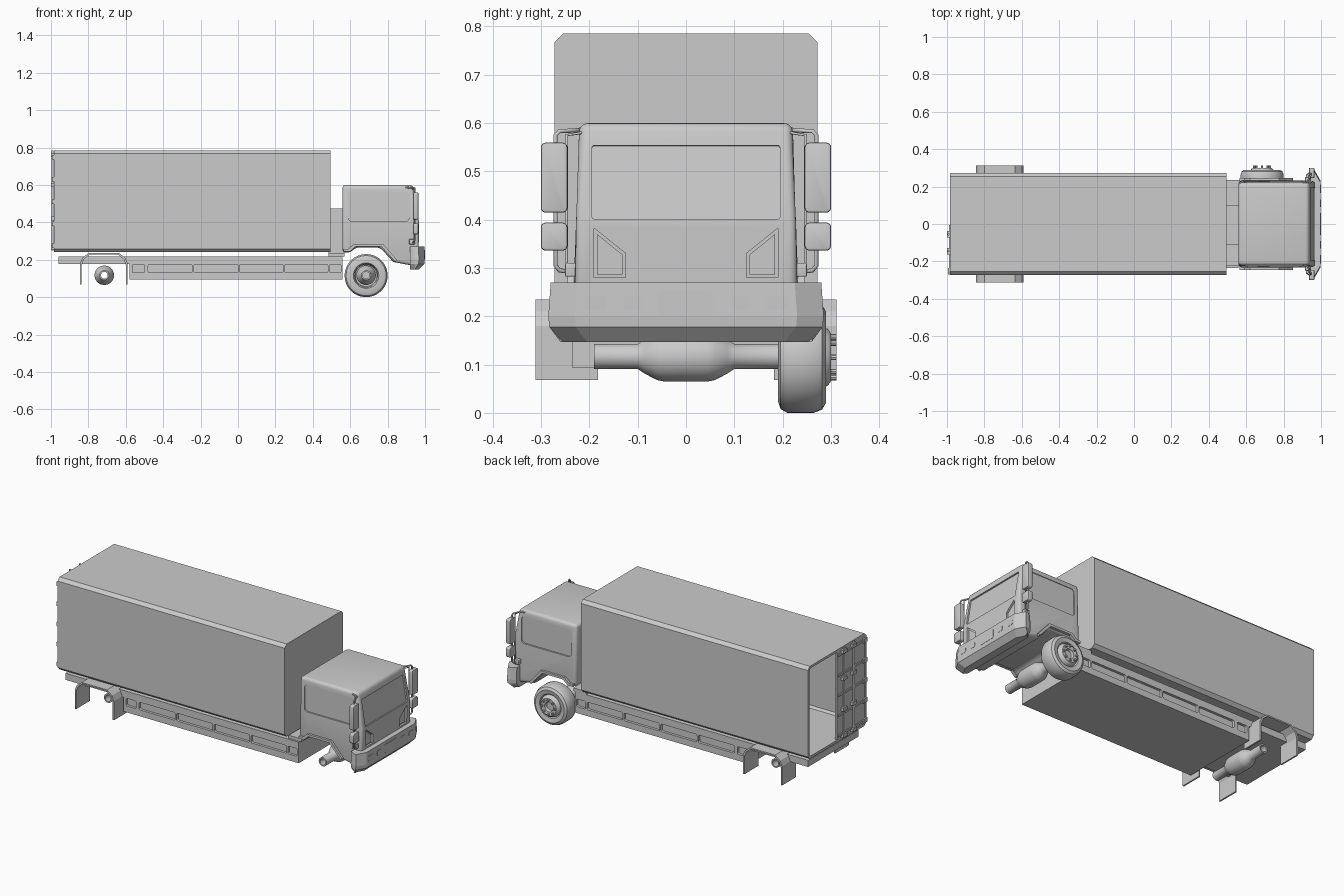
import bpy, bmesh, math
from mathutils import Vector, Matrix

if "Cube" in bpy.data.objects:
    bpy.data.objects.remove(bpy.data.objects["Cube"])

X, Y, Z = Vector((1, 0, 0)), Vector((0, 1, 0)), Vector((0, 0, 1))


def make(name, bm, smooth=None):
    bmesh.ops.recalc_face_normals(bm, faces=bm.faces)
    me = bpy.data.meshes.new(name)
    bm.to_mesh(me)
    bm.free()
    ob = bpy.data.objects.new(name, me)
    bpy.context.collection.objects.link(ob)
    if smooth:
        activate(ob)
        bpy.ops.object.shade_smooth_by_angle(angle=math.radians(smooth))
    return ob


def activate(ob):
    bpy.ops.object.select_all(action='DESELECT')
    ob.select_set(True)
    bpy.context.view_layer.objects.active = ob


def prism(name, pts, o, u, v, d0, d1):
    """Extrude the 2D outline pts (axes u, v at o) along u x v from d0 to d1."""
    bm = bmesh.new()
    n = u.cross(v)
    o = Vector(o)
    a, b = [[bm.verts.new(o + u * p + v * q + n * d) for p, q in pts] for d in (d0, d1)]
    bm.faces.new(a)
    bm.faces.new(b)
    k = len(pts)
    for i in range(k):
        bm.faces.new((a[i], a[(i + 1) % k], b[(i + 1) % k], b[i]))
    return make(name, bm)


def rrect(w, h, r, seg=4):
    pts = []
    for i, (sx, sy) in enumerate(((1, 1), (-1, 1), (-1, -1), (1, -1))):
        for j in range(seg + 1):
            t = math.pi / 2 * (i + j / seg)
            pts.append((sx * (w / 2 - r) + r * math.cos(t), sy * (h / 2 - r) + r * math.sin(t)))
    return pts


def box(name, x0, x1, y0, y1, z0, z1, bev=0):
    ob = prism(name, [(x0, y0), (x1, y0), (x1, y1), (x0, y1)], (0, 0, 0), X, Y, z0, z1)
    if bev:
        bevel(ob, bev, 3)
    return ob


def bevel(ob, w, seg, angle=30):
    activate(ob)
    m = ob.modifiers.new('bevel', 'BEVEL')
    m.width, m.segments, m.angle_limit = w, seg, math.radians(angle)
    bpy.ops.object.modifier_apply(modifier=m.name)
    bpy.ops.object.shade_smooth_by_angle(angle=math.radians(35))


def cut(ob, cutter):
    activate(ob)
    m = ob.modifiers.new('cut', 'BOOLEAN')
    m.operation, m.object, m.solver = 'DIFFERENCE', cutter, 'EXACT'
    bpy.ops.object.modifier_apply(modifier=m.name)
    bpy.data.objects.remove(cutter)


def lathe(name, prof, x, z, seg=40):
    """Spin (radius, y) points about a line along y."""
    bm = bmesh.new()
    vs = [bm.verts.new((x + r, y, z)) for r, y in prof]
    es = [bm.edges.new(p) for p in zip(vs, vs[1:])]
    bmesh.ops.spin(bm, geom=vs + es, cent=(x, 0, z), axis=Y, angle=2 * math.pi, steps=seg)
    bmesh.ops.remove_doubles(bm, verts=bm.verts, dist=1e-5)
    return make(name, bm, 35)


def tube(name, pts, r):
    cu = bpy.data.curves.new(name, 'CURVE')
    cu.dimensions, cu.bevel_depth, cu.bevel_resolution, cu.use_fill_caps = '3D', r, 2, True
    sp = cu.splines.new('POLY')
    sp.points.add(len(pts) - 1)
    for p, c in zip(sp.points, pts):
        p.co = (*c, 1)
    ob = bpy.data.objects.new(name, cu)
    bpy.context.collection.objects.link(ob)


# Cargo box: chamfered shell, open at the back
def oct_profile(w, z0, z1, c):
    return [(-w, z0 + c), (-w + c, z0), (w - c, z0), (w, z0 + c),
            (w, z1 - c), (w - c, z1), (-w + c, z1), (-w, z1 - c)]

cargo = prism('cargo_box', oct_profile(.272, .24, .785, .018), (0, 0, 0), Y, Z, -.985, .495)
cut(cargo, prism('cutter', oct_profile(.258, .254, .771, .012), (0, 0, 0), Y, Z, -1.1, .483))

# Rear door on one half, with ribs, lock rods and hinges
box('rear_door', -.984, -.97, -.258, 0, .254, .771)
for i in range(5):
    z = .275 + i * .118
    box('door_rib', -.99, -.982, -.25, -.005, z - .006, z + .006)
    box('door_hinge', -.994, -.982, -.27, -.235, z - .012, z + .012)
for y in (-.055, -.145):
    tube('lock_rod', [(-.992, y, .25), (-.992, y, .785)], .006)
    for z in (.265, .42, .6, .76):
        box('rod_bracket', -1, -.982, y - .018, y + .018, z - .01, z + .01)

# Chassis plate and lower frame with recessed side panels
box('chassis_plate', -.96, .56, -.235, .235, .178, .217)
frame = box('lower_frame', -.58, .56, -.235, .235, .093, .178)
for x0, x1 in ((-.565, -.5), (-.48, -.245), (-.235, 0), (.008, .24), (.25, .48), (.49, .55)):
    for s in (-1, 1):
        cut(frame, prism('cutter', rrect(x1 - x0, .045, .008), ((x0 + x1) / 2, s * .235, .153), X, Z, -.015, .015))

# Equipment between the cab and the cargo box
box('rear_engine_cover', .485, .57, -.11, .1, .217, .475)
box('cab_mount', .485, .57, -.225, .235, .217, .235)
box('air_tank', .49, .57, -.105, .1, .235, .35)

# Rear mudguards
guard = [(-.845, .068), (-.845, .18), (-.832, .21), (-.8, .235), (-.635, .235), (-.603, .21), (-.59, .18), (-.59, .068)]
inner = [(-.7175 + (x + .7175) * .93, z - (.008 if z > .1 else 0)) for x, z in guard]
for s in (-1, 1):
    prism('rear_mudguard', guard + inner[::-1], (0, s * .247, 0), X, Z, -.065, .065)

# Axles with differential bulge, open tube ends
half = [(.018, .15), (.018, .19), (.026, .19), (.026, .1), (.036, .085), (.049, .06), (.052, .045), (.052, 0)]
axle = half + [(r, -y) for r, y in half[::-1][1:]]
for name, x in (('front_axle', .685), ('rear_axle', -.715)):
    lathe(name, axle, x, .117)

# The single front wheel
lathe('front_wheel', [(0, .283), (.024, .283), (.028, .298), (.05, .3), (.059, .293), (.064, .278), (.07, .285),
                      (.094, .29), (.108, .282), (.115, .264), (.115, .21), (.107, .196), (.09, .19), (.068, .19),
                      (.062, .2), (.058, .24), (.03, .245), (.026, .19), (0, .19)], .685, .115, 48)
for i in range(8):
    a = i * math.pi / 4
    lathe('wheel_bolt', [(0, .312), (.006, .312), (.006, .295)], .685 + .042 * math.cos(a), .115 + .042 * math.sin(a), 8)

# Cab body: side profile with wheel arch, narrowed at the roof
prof = [(.558, .238), (.6, .238), (.63, .265), (.76, .265), (.83, .188), (.95, .165),
        (.965, .2), (.968, .4), (.935, .6), (.558, .6)]
cab = prism('cab_body', prof, (0, 0, 0), X, Z, -.232, .232)
for v in cab.data.vertices:
    if v.co.z > .5:
        v.co.y *= .95
bevel(cab, .018, 4, 40)

# Window and vent recesses
slope = Vector((-.033, 0, .2)).normalized()
cut(cab, prism('cutter', rrect(.39, .155, .006), (.955, 0, .4775), Y, slope, -.008, .05))
for s in (-1, 1):
    cut(cab, prism('cutter', rrect(.325, .16, .02), (.7525, s * .224, .485), X, Z, -.006 if s < 0 else -.03, .03 if s < 0 else .006))
    vent = [(s * y, z) for y, z in ((.19, .28), (.19, .382), (.125, .33), (.125, .28))]
    cut(cab, prism('cutter', vent, (.967, 0, 0), Y, Z, -.012, .05))
    slat = [(s * y, z) for y, z in ((.184, .286), (.184, .37), (.131, .327), (.131, .286))]
    prism('vent_panel', slat, (.95, 0, 0), Y, Z, 0, .01)
activate(cab)
bpy.ops.object.shade_smooth_by_angle(angle=math.radians(35))

# Wheel arch flares
flare = [(.565, .245), (.6, .245), (.63, .272), (.765, .272), (.84, .19), (.85, .2), (.775, .285), (.62, .285), (.59, .258), (.565, .258)]
for s in (-1, 1):
    prism('arch_flare', flare, (0, s * .235, 0), X, Z, -.01, .01)

# Bumper: bent plan with a receding lower lip
rows = ((.27, 0, .28), (.2, .002, .285), (.178, 0, .283), (.147, -.03, .26))
bm = bmesh.new()
rings = []
for z, dx, w in rows:
    plan = [(.945, -w + .004), (.965 + dx, -w), (.996 + dx, -w + .055), (.996 + dx, w - .055),
            (.965 + dx, w), (.945, w - .004), (.92, w - .02), (.92, -w + .02)]
    rings.append([bm.verts.new((x, y, z)) for x, y in plan])
for a, b in zip(rings, rings[1:]):
    for i in range(8):
        bm.faces.new((a[i], a[(i + 1) % 8], b[(i + 1) % 8], b[i]))
bm.faces.new(rings[0])
bm.faces.new(rings[-1])
make('bumper', bm)
prism('bumper_plate', rrect(.115, .052, .008), (.985, 0, .226), Y, Z, 0, .014)
for y in (-.188, -.111, .111, .188):
    w = .047 if abs(y) > .15 else .038
    prism('bumper_light', rrect(w, .029, .008), (.985, y, .227), Y, Z, 0, .014)

# Mirrors, their arms and brackets
for s in (-1, 1):
    for name, z, h in (('large_mirror', .487, .145), ('small_mirror', .365, .058)):
        m = prism(name, rrect(.055, h, .01), (.95, s * .273, z), Y, Z, -.014, .014)
        bevel(m, .004, 2, 50)
    tube('mirror_arm', [(.87, s * .21, .588), (.925, s * .225, .585), (.945, s * .262, .583), (.945, s * .27, .575),
                        (.945, s * .27, .305), (.94, s * .262, .295), (.93, s * .225, .29)], .0045)
    tube('mirror_brace', [(.93, s * .215, .58), (.94, s * .247, .575), (.94, s * .247, .3)], .003)
    box('mirror_bracket', .915, .945, s * .238 - .012, s * .238 + .012, .282, .31, .003)
